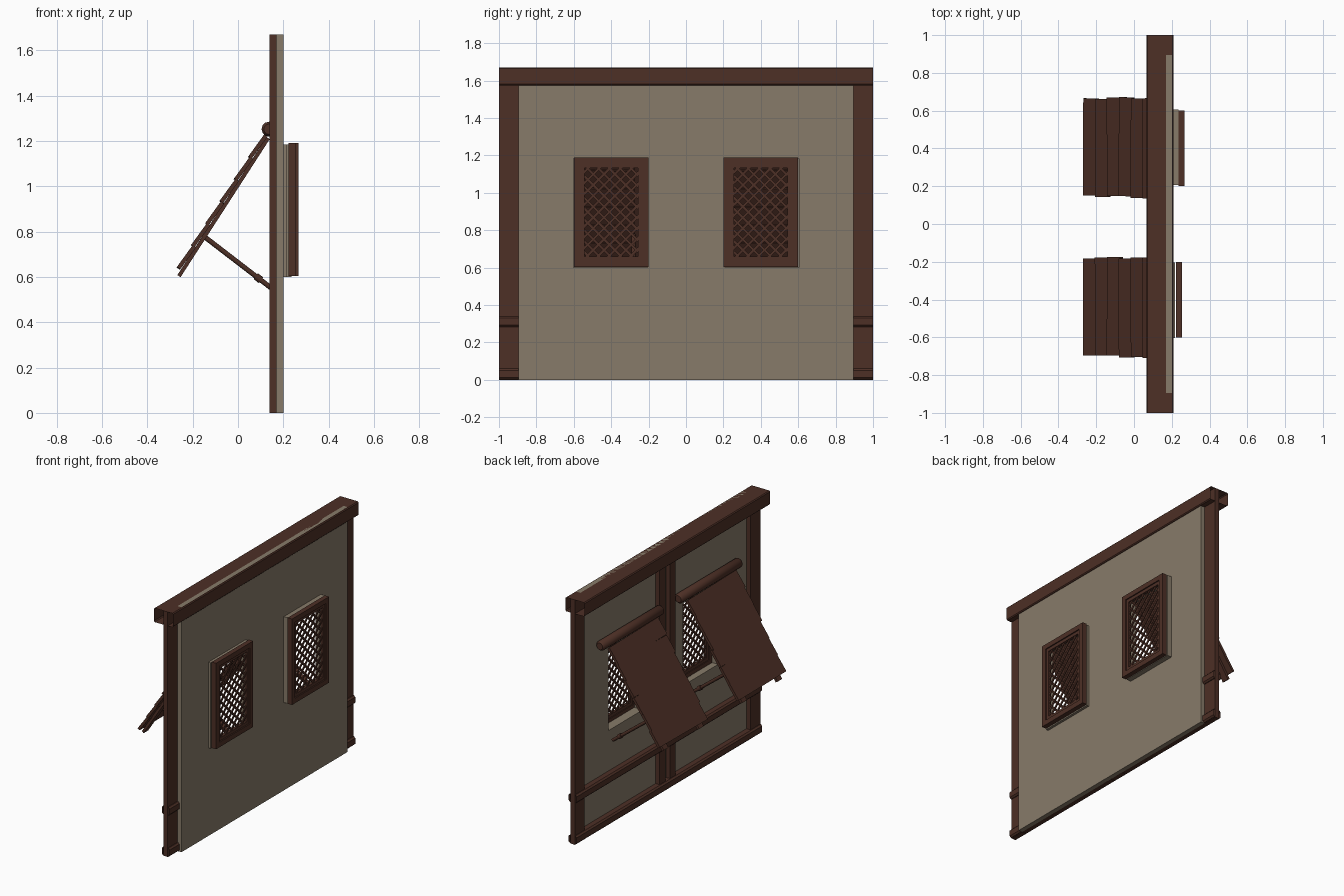
import bpy, bmesh, math, random
from mathutils import Vector, Matrix

if "Cube" in bpy.data.objects:
    bpy.data.objects.remove(bpy.data.objects["Cube"])
random.seed(4)

def material(name, rgb):
    m = bpy.data.materials.new(name)
    m.diffuse_color = (*rgb, 1)
    m.use_nodes = True
    m.node_tree.nodes["Principled BSDF"].inputs["Base Color"].default_value = m.diffuse_color
    return m

WOOD = material("dark_wood", (0.075, 0.029, 0.019))
PLASTER = material("plaster", (0.245, 0.198, 0.142))

def finish(name, bm, mat):
    bmesh.ops.recalc_face_normals(bm, faces=bm.faces)
    me = bpy.data.meshes.new(name)
    bm.to_mesh(me)
    bm.free()
    me.materials.append(mat)
    ob = bpy.data.objects.new(name, me)
    bpy.context.collection.objects.link(ob)
    return ob

def add_box(bm, lo, hi, mtx=Matrix()):
    lo, hi = Vector(lo), Vector(hi)
    s = Matrix.Diagonal((*(hi - lo), 1))
    bmesh.ops.create_cube(bm, size=1, matrix=mtx @ Matrix.Translation((lo + hi) / 2) @ s)

def box(name, lo, hi, mat=WOOD):
    bm = bmesh.new()
    add_box(bm, lo, hi)
    return finish(name, bm, mat)

def add_ring(bm, x0, x1, yc, hw, z0, z1, t):
    # four bars around a rectangle in the y/z plane
    add_box(bm, (x0, yc - hw, z0), (x1, yc - hw + t, z1))
    add_box(bm, (x0, yc + hw - t, z0), (x1, yc + hw, z1))
    add_box(bm, (x0, yc - hw + t, z0), (x1, yc + hw - t, z0 + t))
    add_box(bm, (x0, yc - hw + t, z1 - t), (x1, yc + hw - t, z1))

def open_beam(name, x0, x1, z0, z1, c):
    # chamfered tube along y, open at both ends
    prof = [(x0 + c, z0), (x1 - c, z0), (x1, z0 + c), (x1, z1 - c),
            (x1 - c, z1), (x0 + c, z1), (x0, z1 - c), (x0, z0 + c)]
    bm = bmesh.new()
    a = [bm.verts.new((x, -1, z)) for x, z in prof]
    b = [bm.verts.new((x, 1, z)) for x, z in prof]
    for i in range(8):
        j = (i + 1) % 8
        bm.faces.new((a[i], b[i], b[j], a[j]))
    return finish(name, bm, WOOD)

def rod(name, p0, p1, r, n=10, mat=WOOD, dome=False):
    p0, p1 = Vector(p0), Vector(p1)
    d = p1 - p0
    q = d.to_track_quat('Z', 'Y').to_matrix().to_4x4()
    L = d.length
    prof = [(0, 0), (r * .7, 0), (r, r * .35), (r, L - r * .35), (r * .7, L), (0, L)] if dome \
        else [(0, 0), (r, 0), (r, L), (0, L)]
    bm = bmesh.new()
    vs = [bm.verts.new((a, 0, z)) for a, z in prof]
    es = [bm.edges.new(e) for e in zip(vs, vs[1:])]
    bmesh.ops.spin(bm, geom=vs + es, cent=(0, 0, 0), axis=(0, 0, 1), angle=2 * math.pi, steps=n)
    bmesh.ops.remove_doubles(bm, verts=bm.verts, dist=1e-5)
    bm.transform(Matrix.Translation(p0) @ q)
    ob = finish(name, bm, mat)
    for f in ob.data.polygons:
        f.use_smooth = len(f.vertices) == 4
    return ob

# plaster wall with two window openings
ys = [-.895, -.59, -.21, .21, .59, .895]
zs = [0, .615, 1.175, 1.67]
bm = bmesh.new()
grid = [[bm.verts.new((.17, y, z)) for z in zs] for y in ys]
for i in range(5):
    for j in range(3):
        if not (j == 1 and i in (1, 3)):
            bm.faces.new((grid[i][j], grid[i + 1][j], grid[i + 1][j + 1], grid[i][j + 1]))
ext = bmesh.ops.extrude_face_region(bm, geom=bm.faces[:], use_keep_orig=True)
bmesh.ops.translate(bm, vec=(.03, 0, 0), verts=[v for v in ext["geom"] if isinstance(v, bmesh.types.BMVert)])
finish("wall", bm, PLASTER)

# timber frame
for s, n in ((-1, "a"), (1, "b")):
    y0, y1 = sorted((s * .895, s))
    box("end_post_" + n, (.139, y0, 0), (.17, y1, 1.67))
    y0, y1 = sorted((s * .025, s * .085))
    box("middle_post_" + n, (.139, y0, 0), (.172, y1, 1.6))
open_beam("top_beam", .065, .21, 1.575, 1.67, .006)
open_beam("middle_rail", .125, .185, .283, .34, .01)
open_beam("bottom_rail", .125, .185, .002, .06, .01)

def lattice(bm, x, yc, hw, zc, hh, step, w):
    # diagonal slats clipped to the opening, one layer per direction
    for s in (-1, 1):
        k = -hw - hh + step / 2
        while k < hw + hh:
            # line: y = s * z + k
            lim = sorted(((-hw - k) * s, (hw - k) * s))
            a, b = max(lim[0], -hh), min(lim[1], hh)
            if b - a > .01:
                m = (a + b) / 2
                mtx = Matrix.Translation((x + s * .003, yc + s * m + k, zc + m)) @ Matrix.Rotation(-s * math.pi / 4, 4, 'X')
                h = (b - a) * math.sqrt(2) / 2
                add_box(bm, (-.003, -w / 2, -h), (.003, w / 2, h), mtx)
            k += step

def window(tag, yc, xf, reveal_shift):
    bm = bmesh.new()
    add_ring(bm, .175, xf - .005 if reveal_shift < 0 else xf, yc + reveal_shift, .2, .6, 1.185, .014)
    finish("window_reveal_" + tag, bm, PLASTER)
    bm = bmesh.new()
    add_ring(bm, xf, xf + .033, yc, .2, .604, 1.19, .034)
    add_ring(bm, xf + .005, xf + .025, yc, .168, .636, 1.158, .024)
    finish("window_frame_" + tag, bm, WOOD)
    bm = bmesh.new()
    lattice(bm, xf + .014, yc, .146, .897, .24, .058, .014)
    finish("window_lattice_" + tag, bm, WOOD)

window("a", -.4, .222, -.004)
window("b", .4, .235, .007)

# propped-open shutters: local x runs down the slope, local z points outward
def shutter(tag, yc, y_strut):
    u = Vector((-.394, 0, -.61)).normalized()
    v = Vector((0, 1, 0))
    n = Vector((u.z, 0, -u.x))
    base = Matrix((u, v, n)).transposed().to_4x4()
    base.translation = (.14, yc, 1.208)
    bm = bmesh.new()
    for y in (-.19, .19):
        add_box(bm, (0, y - .025, 0), (.725, y + .025, .017), base)
    finish("shutter_battens_" + tag, bm, WOOD)
    bm = bmesh.new()
    for i in range(6):
        mtx = base @ Matrix.Translation((.058 + i * .116, random.uniform(-.006, .006), .026)) \
            @ Matrix.Rotation(math.radians(-3), 4, 'Y') @ Matrix.Rotation(random.uniform(-.012, .012), 4, 'Z')
        w = .265 - .0015 * i
        add_box(bm, (-.059, -w, -.009), (.059, w, .009), mtx)
    finish("shutter_planks_" + tag, bm, WOOD)
    # hinge log above and prop stick with its peg
    rod("hinge_log_" + tag, (.137, yc - .33, 1.252), (.137, yc + .33, 1.252), .033, 12, dome=True)
    a, b = Vector((.145, y_strut, .552)), Vector((-.145, y_strut, .775))
    rod("prop_stick_" + tag, a, b, .011, 8)
    rod("prop_collar_" + tag, a.lerp(b, .15), a.lerp(b, .23), .016, 8)

shutter("a", -.44, -.28)
shutter("b", .405, .58)
